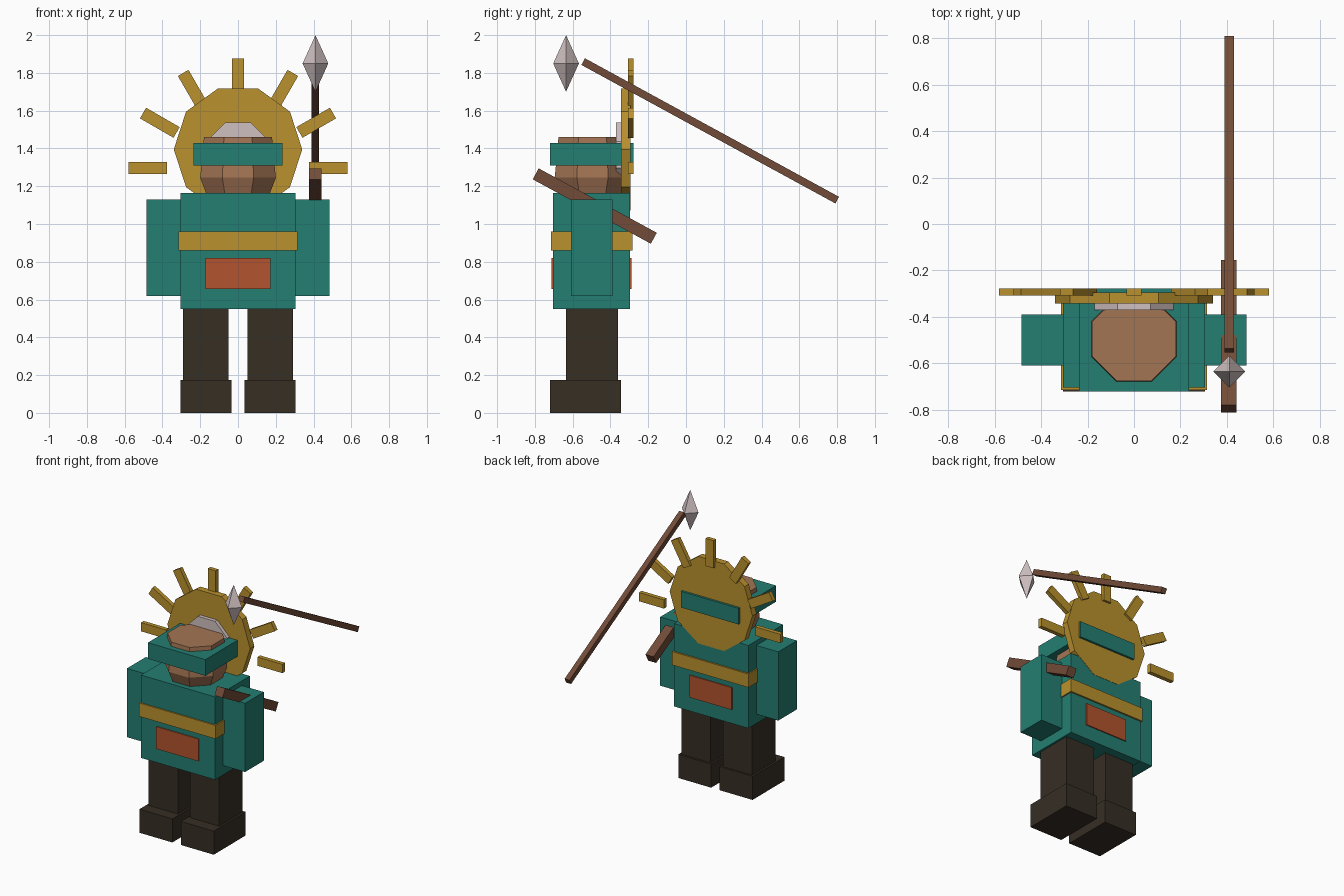
import bpy, bmesh, math
from mathutils import Matrix, Vector

old = bpy.data.objects.get("Cube")
if old:
    bpy.data.objects.remove(old, do_unlink=True)


def material(name, rgb):
    """Flat material from 0-255 display values, stored as linear."""
    lin = []
    for c in rgb:
        c /= 255
        lin.append(c / 12.92 if c <= 0.04045 else ((c + 0.055) / 1.055) ** 2.4)
    m = bpy.data.materials.new(name)
    m.use_nodes = True
    m.diffuse_color = (*lin, 1)
    m.node_tree.nodes["Principled BSDF"].inputs["Base Color"].default_value = (*lin, 1)
    return m


TEAL = material("teal cloth", (35, 126, 114))
GOLD = material("gold", (186, 145, 46))
DARK = material("dark leather", (54, 46, 36))
SKIN = material("skin", (164, 117, 84))
WOOD = material("wood", (114, 76, 56))
STEEL = material("pale steel", (208, 192, 192))
RUST = material("rust red", (178, 84, 46))


def finish(name, bm, mat):
    bmesh.ops.recalc_face_normals(bm, faces=bm.faces)
    mesh = bpy.data.meshes.new(name)
    bm.to_mesh(mesh)
    bm.free()
    mesh.materials.append(mat)
    ob = bpy.data.objects.new(name, mesh)
    bpy.context.collection.objects.link(ob)
    return ob


def box(name, mat, x, y, z, angle=0, axis="X"):
    """Box from three (low, high) spans, turned about its own middle."""
    bm = bmesh.new()
    bmesh.ops.create_cube(bm, size=1)
    size = [s[1] - s[0] for s in (x, y, z)]
    mid = Vector([(s[0] + s[1]) / 2 for s in (x, y, z)])
    bmesh.ops.transform(bm, verts=bm.verts, matrix=Matrix.Translation(mid)
                        @ Matrix.Rotation(angle, 4, axis) @ Matrix.Diagonal((*size, 1)))
    return finish(name, bm, mat)


def lathe(name, mat, profile, sides, centre, turn=0.0, tilt=0.0):
    """Faceted solid from (radius, height) rings, tilted about x."""
    bm = bmesh.new()
    rings = []
    for r, h in profile:
        steps = [turn + math.tau * i / sides for i in range(sides)]
        if r == 0:
            steps = steps[:1]
        rings.append([bm.verts.new((r * math.cos(a), r * math.sin(a), h)) for a in steps])
    for lo, hi in zip(rings, rings[1:]):
        for i in range(sides):
            j = (i + 1) % sides
            if len(lo) == 1:
                bm.faces.new((lo[0], hi[j], hi[i]))
            elif len(hi) == 1:
                bm.faces.new((lo[i], lo[j], hi[0]))
            else:
                bm.faces.new((lo[i], lo[j], hi[j], hi[i]))
    for ring in (rings[0], rings[-1]):
        if len(ring) > 1:
            bm.faces.new(ring)
    bmesh.ops.transform(bm, verts=bm.verts, matrix=Matrix.Translation(centre)
                        @ Matrix.Rotation(tilt, 4, "X"))
    return finish(name, bm, mat)


def around(c, half):
    return (c - half, c + half)


# Limbs, one of each per side
for side, s in (("left", 1), ("right", -1)):
    def span(a, b):
        return tuple(sorted((s * a, s * b)))
    box(side + "_foot", DARK, span(0.035, 0.305), (-0.72, -0.345), (0, 0.175))
    box(side + "_leg", DARK, span(0.05, 0.29), (-0.635, -0.36), (0.175, 0.55))
    box(side + "_arm", TEAL, span(0.305, 0.485), (-0.61, -0.39), (0.62, 1.13))

# Torso with belt and apron panels
box("torso", TEAL, around(0, 0.305), (-0.704, -0.296), (0.55, 1.165))
box("belt", GOLD, around(0, 0.315), (-0.714, -0.284), (0.86, 0.96))
for name, y in (("front_panel", (-0.712, -0.703)), ("back_panel", (-0.297, -0.288))):
    box(name, RUST, around(0, 0.173), y, (0.655, 0.82))

# Head and headband
lathe("head", SKIN, [(0.165, 1.12), (0.217, 1.245), (0.205, 1.35), (0.195, 1.46)],
      8, (0, -0.495, 0), math.pi / 8)
box("headband", TEAL, around(0, 0.236), (-0.72, -0.278), (1.31, 1.43))

# Sun disc behind the head, with a pale plate in front of it
lathe("sun_disc", GOLD, [(0.34, -0.0245), (0.34, 0.0245)], 10,
      (0, -0.3185, 1.395), 0, math.pi / 2)
lathe("pale_plate", STEEL, [(0.183, -0.016), (0.183, 0.016)], 8,
      (0, -0.354, 1.367), math.pi / 8, math.pi / 2)

# Sun rays fanned over the half circle
for i in range(7):
    a = math.radians(30 * i)
    box(f"sun_ray_{i + 1}", GOLD, around(0.478 * math.cos(a), 0.1025), (-0.308, -0.277),
        around(1.297 + 0.478 * math.sin(a), 0.0325), -a, "Y")

# Spear: slanted shaft, hand grip and a diamond tip
SLANT = math.radians(-28.6)
box("spear_shaft", WOOD, around(0.41, 0.02), around(0.128, 0.766), around(1.493, 0.02), SLANT)
box("spear_grip", WOOD, around(0.408, 0.033), around(-0.483, 0.356), around(1.095, 0.033), SLANT)
lathe("spear_tip", STEEL, [(0, 1.70), (0.068, 1.85), (0, 2.0)], 4, (0.41, -0.635, 0))
